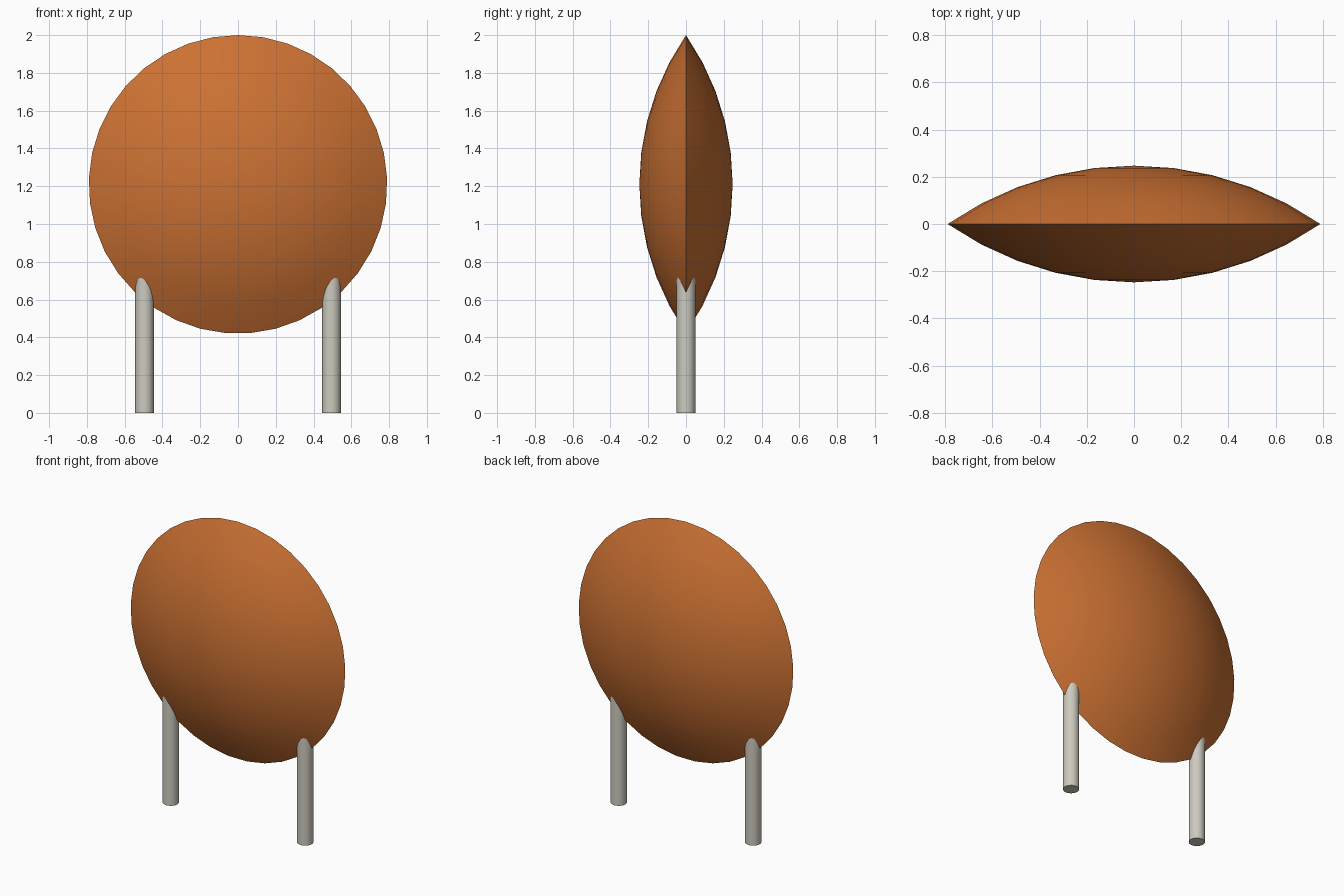
import bpy, bmesh
from math import asin, cos, pi, sin
from mathutils import Vector

cube = bpy.data.objects.get("Cube")
if cube:
    bpy.data.objects.remove(cube, do_unlink=True)


def make_material(name, rgb):
    mat = bpy.data.materials.new(name)
    mat.use_nodes = True
    colour = (*rgb, 1.0)
    mat.diffuse_color = colour
    bsdf = mat.node_tree.nodes["Principled BSDF"]
    bsdf.inputs["Base Color"].default_value = colour
    bsdf.inputs["Roughness"].default_value = 0.7
    return mat


def finish(bm, name, mat):
    bmesh.ops.recalc_face_normals(bm, faces=bm.faces[:])
    mesh = bpy.data.meshes.new(name)
    bm.to_mesh(mesh)
    bm.free()
    obj = bpy.data.objects.new(name, mesh)
    bpy.context.collection.objects.link(obj)
    mesh.materials.append(mat)
    bpy.ops.object.select_all(action="DESELECT")
    obj.select_set(True)
    bpy.context.view_layer.objects.active = obj
    bpy.ops.object.shade_smooth_by_angle(angle=pi / 6)
    return obj


orange = make_material("burnt orange", (0.6, 0.165, 0.033))
grey = make_material("warm grey", (0.61, 0.595, 0.52))

# Disc body: two shallow spherical caps meeting at a sharp rim
RADIUS, DEPTH, CENTRE_Z, SIDES, STEPS = 0.79, 0.247, 1.21, 37, 5
sphere = (RADIUS ** 2 + DEPTH ** 2) / (2 * DEPTH)
half_angle = asin(RADIUS / sphere)
bm = bmesh.new()


def ring(step, side):
    a = half_angle * step / STEPS
    r, y = sphere * sin(a), side * (sphere * cos(a) - sphere + DEPTH)
    turns = [2 * pi * i / SIDES for i in range(SIDES)]
    return [bm.verts.new((r * sin(t), y, CENTRE_Z + r * cos(t))) for t in turns]


rim = ring(STEPS, 1)
for side in (-1, 1):
    outer = rim
    for step in range(STEPS - 1, 0, -1):
        inner = ring(step, side)
        for i in range(SIDES):
            j = (i + 1) % SIDES
            bm.faces.new((outer[i], outer[j], inner[j], inner[i]))
        outer = inner
    pole = bm.verts.new((0, side * DEPTH, CENTRE_Z))
    for i in range(SIDES):
        bm.faces.new((outer[i], outer[(i + 1) % SIDES], pole))
finish(bm, "disc_body", orange)

# Legs: round posts whose tops are buried in the disc
LEG_TOP = 0.85
for name, x in (("left_leg", 0.495), ("right_leg", -0.495)):
    bm = bmesh.new()
    bmesh.ops.create_cone(bm, cap_ends=True, segments=32, radius1=0.049,
                          radius2=0.049, depth=LEG_TOP)
    bmesh.ops.translate(bm, verts=bm.verts[:], vec=Vector((x, 0, LEG_TOP / 2)))
    finish(bm, name, grey)
